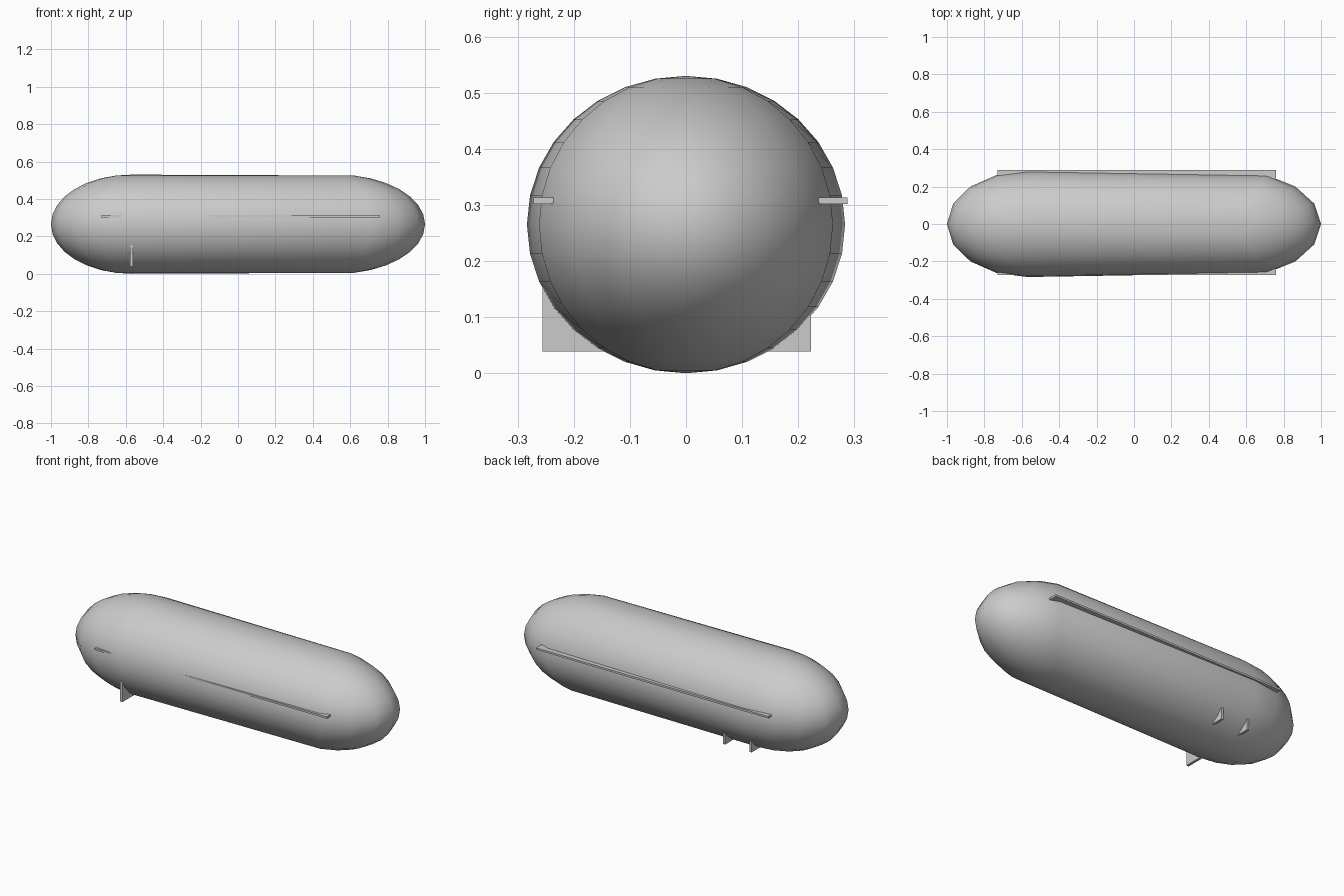
import bpy, bmesh

if "Cube" in bpy.data.objects:
    bpy.data.objects.remove(bpy.data.objects["Cube"])


def finish(name, bm, smooth=False):
    mesh = bpy.data.meshes.new(name)
    bm.to_mesh(mesh)
    bm.free()
    for p in mesh.polygons:
        p.use_smooth = smooth
    obj = bpy.data.objects.new(name, mesh)
    bpy.context.collection.objects.link(obj)
    return obj


def box(name, x, y, z):
    bm = bmesh.new()
    bmesh.ops.create_cube(bm, size=1)
    for v in bm.verts:
        v.co = [(a + b) / 2 + c * (b - a) for (a, b), c in zip((x, y, z), v.co)]
    return finish(name, bm)


# Capsule hull: a vertical-pole sphere pulled apart along x
bm = bmesh.new()
bmesh.ops.create_uvsphere(bm, u_segments=16, v_segments=16, radius=1)
for v in bm.verts:
    x, y, z = v.co
    v.co.x = 0.53 + 0.47 * x if x > 0.001 else -0.57 + 0.43 * x
    v.co.y = 0.2835 * y
    v.co.z = 0.268 + 0.265 * z
finish("hull", bm, smooth=True)

# Thin plate through the hull, showing as a rail on each side
box("side_rail_plate", (-0.73, 0.76), (-0.272, 0.288), (0.305, 0.316))

# Small fins under the tail end: one in front, two behind
box("front_fin", (-0.577, -0.562), (-0.256, -0.10), (0.042, 0.155))
for i, x in enumerate((-0.57, -0.40)):
    box(f"back_fin_{i + 1}", (x - 0.007, x + 0.007), (0.10, 0.223), (0.042, 0.13))

# Stand the hull on the ground
for o in bpy.context.collection.objects:
    o.location.z -= 0.003
